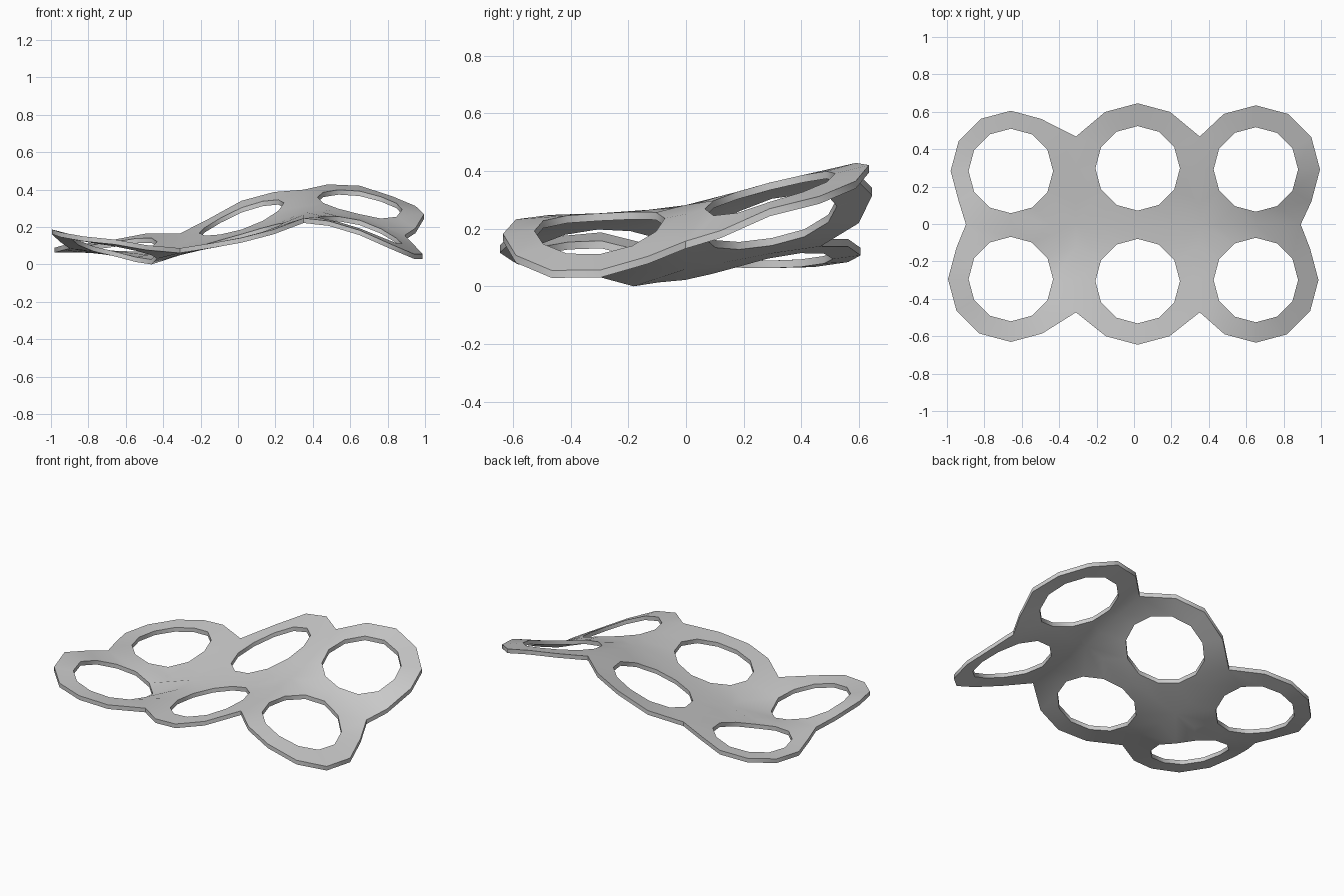
import bpy, bmesh, math

if "Cube" in bpy.data.objects:
    bpy.data.objects.remove(bpy.data.objects["Cube"])

# Heights of the warped top surface: columns along x, rows along y
XS = [-1.0, -0.67, -0.45, -0.30, 0.02, 0.18, 0.35, 0.65, 1.0]
YS = [-0.62, -0.3, -0.15, 0.0, 0.3, 0.62]
Z = [[.18, .20, .175, .14, .10, .11],
     [.145, .115, .088, .083, .105, .145],
     [.115, .07, .034, .06, .135, .195],
     [.105, .095, .09, .10, .155, .20],
     [.155, .16, .168, .185, .25, .345],
     [.195, .21, .22, .238, .315, .40],
     [.255, .265, .275, .293, .372, .445],
     [.195, .225, .237, .262, .348, .428],
     [.015, .06, .085, .12, .282, .325]]


def spline(ts, vs, t):
    """Smooth curve through uneven samples (cubic Hermite)."""
    n = len(ts)
    i = max(j for j in range(n - 1) if j == 0 or ts[j] <= t)

    def slope(j):
        a, b = max(j - 1, 0), min(j + 1, n - 1)
        return (vs[b] - vs[a]) / (ts[b] - ts[a])
    h = ts[i + 1] - ts[i]
    u = (t - ts[i]) / h
    return ((2*u**3 - 3*u**2 + 1) * vs[i] + (u**3 - 2*u**2 + u) * h * slope(i)
            + (3*u**2 - 2*u**3) * vs[i + 1] + (u**3 - u**2) * h * slope(i + 1))


def height(x, y):
    return spline(XS, [spline(YS, row, y) for row in Z], x)


bm = bmesh.new()


def vert(x, y):
    return bm.verts.new((x, y, height(x, y)))


# Six twelve-sided rings, joined along shared cell borders
# centre x, left border, right border (None = free end), (centre y, outer radius) front and back
COLUMNS = [(-0.66, None, -0.312, ((-.292, .336), (.286, .322))),
           (0.018, -0.312, 0.35, ((-.303, .34), (.30, .348))),
           (0.65, 0.35, None, ((-.297, .335), (.294, .343)))]
for cx, left, right, rings in COLUMNS:
    for cy, rad in rings:
        side = math.copysign(1, cy)
        inner, outer = [], []
        for k in range(12):
            a = math.radians(30 * k)
            c, s = math.cos(a), math.sin(a)
            inner.append(vert(cx + .226 * c, cy + .226 * s))
            border = right if c > 0 else left
            if abs(c) > .8 and border is not None:
                p = (border, .295 * side + .35 * s)
            elif s * side < -.8:
                p = (cx + (.42 if border is not None else .48) * c, 0)
            else:
                p = (cx + rad * c, cy + rad * s)
            outer.append(vert(*p))
        for k in range(12):
            j = (k + 1) % 12
            mid = math.radians(30 * k + 15)
            border = right if math.cos(mid) > 0 else left
            corner = abs(abs(math.cos(mid)) - .7071) < .01 and math.sin(mid) * side < 0
            if corner and border is not None:
                v = vert(border, 0)
                bm.faces.new((inner[k], outer[k], v))
                bm.faces.new((inner[k], v, inner[j]))
                bm.faces.new((inner[j], v, outer[j]))
            else:
                bm.faces.new((inner[k], outer[k], outer[j], inner[j]))
bmesh.ops.remove_doubles(bm, verts=bm.verts, dist=.002)

# Thickness: underside copy dropped straight down, with vertical walls
THICK = .026
top = list(bm.faces)
rim = [e for e in bm.edges if e.is_boundary]
low = {v: bm.verts.new((v.co.x, v.co.y, v.co.z - THICK)) for v in list(bm.verts)}
for f in top:
    bm.faces.new([low[v] for v in reversed(f.verts)])
for e in rim:
    a, b = e.verts
    bm.faces.new((a, b, low[b], low[a]))
bmesh.ops.recalc_face_normals(bm, faces=bm.faces)

# Centre and stand on the ground
for i in range(3):
    vals = [v.co[i] for v in bm.verts]
    shift = min(vals) if i == 2 else (min(vals) + max(vals)) / 2
    for v in bm.verts:
        v.co[i] -= shift

mesh = bpy.data.meshes.new("perforated_sheet")
bm.to_mesh(mesh)
bm.free()
sheet = bpy.data.objects.new("perforated_sheet", mesh)
bpy.context.collection.objects.link(sheet)
bpy.context.view_layer.objects.active = sheet
sheet.select_set(True)
bpy.ops.object.shade_smooth_by_angle(angle=math.radians(40))
